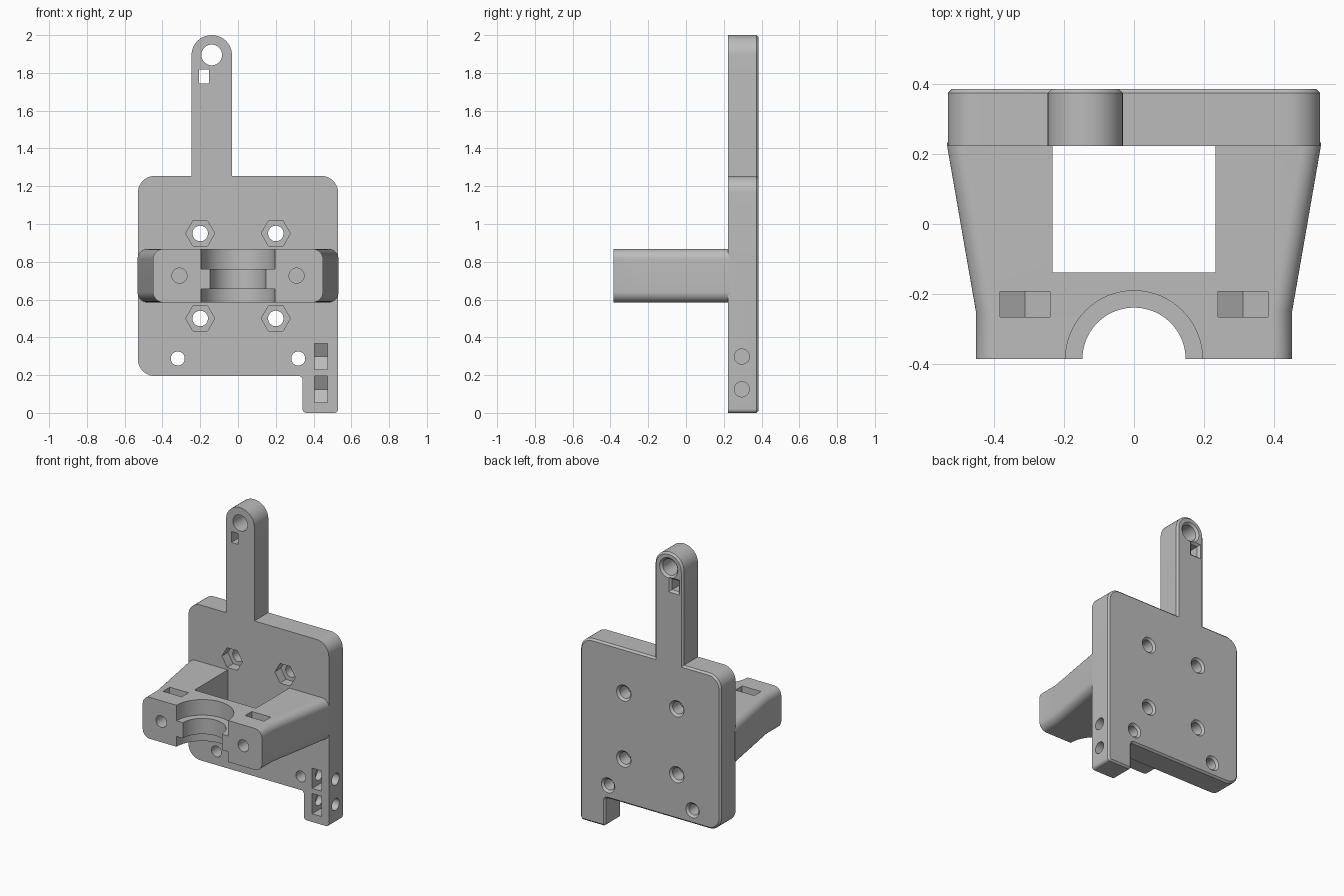
import bpy
import bmesh
from math import cos, sin, pi, radians
from mathutils import Vector

if "Cube" in bpy.data.objects:
    bpy.data.objects.remove(bpy.data.objects["Cube"], do_unlink=True)

gray = bpy.data.materials.new("plain gray")
gray.use_nodes = True
gray.diffuse_color = (0.5, 0.5, 0.5, 1)
gray.node_tree.nodes["Principled BSDF"].inputs["Base Color"].default_value = (0.5, 0.5, 0.5, 1)

FRONT, SEAM, BACK = -0.385, 0.222, 0.385   # depth of clamp face, plate front, plate back
LOW, HIGH = 0.585, 0.868                   # clamp height
MID = (LOW + HIGH) / 2


def place(axis, u, v, d):
    return {"x": (d, u, v), "y": (u, d, v), "z": (u, v, d)}[axis]


def rounded(corners, steps=10):
    """Outline with right-angled corners (u, v, radius) replaced by arcs."""
    out = []
    for i, (u, v, r) in enumerate(corners):
        p = Vector((u, v))
        if r == 0:
            out.append(p)
            continue
        a = (Vector(corners[i - 1][:2]) - p).normalized()
        b = (Vector(corners[(i + 1) % len(corners)][:2]) - p).normalized()
        for k in range(steps + 1):
            t = pi / 2 * k / steps
            out.append(p + r * (a + b) - r * (b * cos(t) + a * sin(t)))
    return out


def loft(name, axis, sections, rim=0):
    """Solid through (depth, outline) sections; rim chamfers the last cap."""
    bm = bmesh.new()
    rings = [[bm.verts.new(place(axis, p[0], p[1], d)) for p in pts] for d, pts in sections]
    n = len(rings[0])
    for lo, hi in zip(rings, rings[1:]):
        for i in range(n):
            j = (i + 1) % n
            bm.faces.new((lo[i], lo[j], hi[j], hi[i]))
    bm.faces.new(rings[0])
    cap = bm.faces.new(rings[-1])
    bmesh.ops.recalc_face_normals(bm, faces=bm.faces)
    if rim:
        bmesh.ops.bevel(bm, geom=list(cap.edges), offset=rim, segments=1,
                        affect="EDGES", clamp_overlap=False)
    mesh = bpy.data.meshes.new(name)
    bm.to_mesh(mesh)
    bm.free()
    mesh.materials.append(gray)
    obj = bpy.data.objects.new(name, mesh)
    bpy.context.collection.objects.link(obj)
    return obj


def circle(u, v, r, n=40):
    return [(u + r * cos(2 * pi * i / n), v + r * sin(2 * pi * i / n)) for i in range(n)]


def box(u, v, hu, hv):
    return [(u - hu, v - hv), (u + hu, v - hv), (u + hu, v + hv), (u - hu, v + hv)]


def cut(target, axis, *sections):
    """Subtract a lofted cutter and discard it."""
    cutter = loft("cutter", axis, sections)
    cutter.hide_render = True
    mod = target.modifiers.new("cut", "BOOLEAN")
    mod.operation, mod.solver, mod.object = "DIFFERENCE", "EXACT", cutter
    bpy.context.view_layer.objects.active = target
    bpy.ops.object.modifier_apply(modifier=mod.name)
    bpy.data.objects.remove(cutter, do_unlink=True)


def through(target, shape, u, v, *size, flare=0.014):
    """Hole through the plate, countersunk at the back."""
    small = shape(u, v, *size)
    wide = shape(u, v, *[s + flare for s in size])
    cut(target, "y", (SEAM - 0.05, small), (BACK - flare, small), (BACK, wide), (BACK + 0.05, wide))


# Back plate with its tall tab and lower foot
outline = rounded([
    (-0.53, 0.195, 0.09), (0.342, 0.195, 0.02), (0.342, 0, 0.02), (0.53, 0, 0.02),
    (0.53, 1.255, 0.09), (-0.032, 1.255, 0), (-0.032, 2, 0.106), (-0.246, 2, 0.106),
    (-0.246, 1.255, 0), (-0.53, 1.255, 0.09)])
plate = loft("back_plate", "y", [(SEAM, outline), (BACK, outline)], rim=0.012)

# Tab eye and slot
through(plate, circle, -0.139, 1.895, 0.055)
through(plate, box, -0.18, 1.782, 0.026, 0.037)

# Screw holes with hexagonal nut recesses
for side in (-1, 1):
    for z in (0.5, 0.95):
        through(plate, circle, 0.2 * side, z, 0.041)
        nut = circle(0.2 * side, z, 0.077, 6)
        cut(plate, "y", (SEAM - 0.05, nut), (SEAM + 0.065, nut))
    through(plate, circle, 0.319 * side, 0.288, 0.037)

# Foot: side screw holes and nut pockets with a pointed end
for z in (0.125, 0.298):
    y = (SEAM + BACK) / 2 - 0.008
    hole = circle(y, z, 0.04)
    cut(plate, "x", (0.365, hole), (0.6, hole))
    pocket = [(0.1, z - 0.069), (y + 0.04, z - 0.069), (y + 0.079, z),
              (y + 0.04, z + 0.069), (0.1, z + 0.069)]
    cut(plate, "x", (0.405, pocket), (0.475, pocket))


# Clamp arm, tapering towards the front
def arm_section(half):
    r = 0.055
    return rounded([(-half, LOW, r), (half, LOW, r), (half, HIGH, r), (-half, HIGH, r)])


arm = loft("clamp_arm", "y", [(FRONT, arm_section(0.45)), (-0.25, arm_section(0.45)),
                              (SEAM, arm_section(0.532)), (SEAM + 0.01, arm_section(0.532))])

# Window between arm and plate
window = box(0, 0.08, 0.232, 0.218)
cut(arm, "z", (0.4, window), (1.1, window))

# Stepped half bore with a narrow collar
for radius, bottom, top in ((0.147, 0.4, 1.1), (0.195, 0.4, 0.655), (0.195, 0.762, 1.1)):
    bore = circle(0, FRONT, radius, 64)
    cut(arm, "z", (bottom, bore), (top, bore))

# Clamp screw holes and top nut pockets
for x in (-0.31, 0.31):
    hole = circle(x, MID, 0.04)
    cut(arm, "y", (FRONT - 0.1, hole), (-0.12, hole))
    pocket = [(x - 0.071, 1), (x - 0.071, MID - 0.04), (x, MID - 0.081),
              (x + 0.071, MID - 0.04), (x + 0.071, 1)]
    cut(arm, "y", (-0.265, pocket), (-0.192, pocket))

# Smooth shading with crisp edges
for obj in (plate, arm):
    bpy.ops.object.select_all(action="DESELECT")
    obj.select_set(True)
    bpy.context.view_layer.objects.active = obj
    bpy.ops.object.shade_smooth_by_angle(angle=radians(30))
